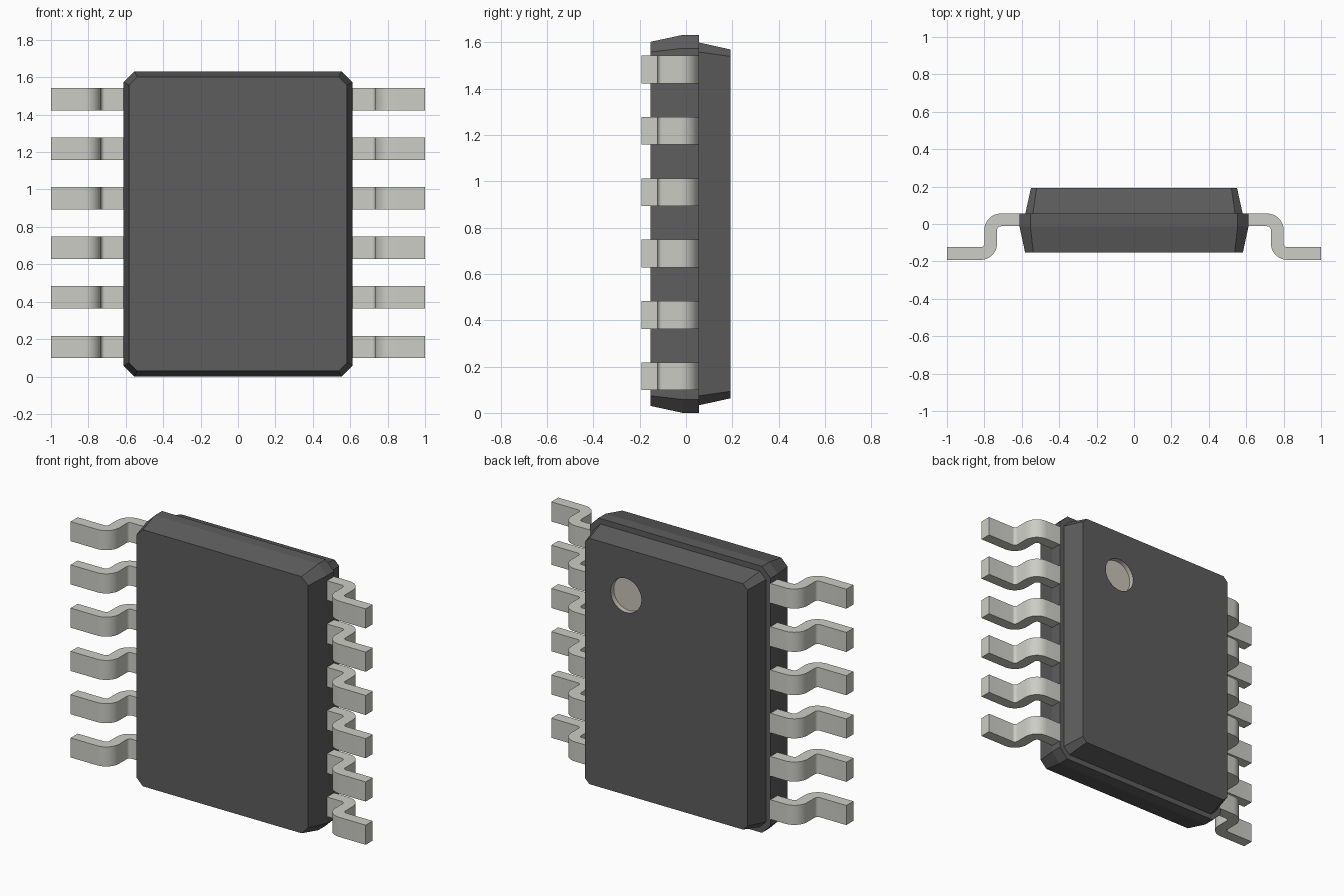
import bpy, bmesh, math

if "Cube" in bpy.data.objects:
    bpy.data.objects.remove(bpy.data.objects["Cube"])


def material(name, rgb):
    m = bpy.data.materials.new(name)
    m.diffuse_color = (*rgb, 1)
    m.use_nodes = True
    m.node_tree.nodes["Principled BSDF"].inputs["Base Color"].default_value = m.diffuse_color
    return m


def add_object(name, bm, mat):
    bmesh.ops.recalc_face_normals(bm, faces=bm.faces)
    me = bpy.data.meshes.new(name)
    bm.to_mesh(me)
    bm.free()
    me.materials.append(mat)
    ob = bpy.data.objects.new(name, me)
    bpy.context.collection.objects.link(ob)
    return ob


dark = material("dark_plastic", (0.11, 0.11, 0.11))
metal = material("tinned_metal", (0.61, 0.61, 0.57))
dot = material("marker_dot", (0.58, 0.55, 0.48))

MID = 0.816  # half the body height


def octagon(bm, y, hx, hz, c):
    """Rectangle with cut corners, lying in a plane of constant y."""
    pts = [(hx, hz - c), (hx - c, hz), (c - hx, hz), (-hx, hz - c),
           (-hx, c - hz), (c - hx, -hz), (hx - c, -hz), (hx, c - hz)]
    return [bm.verts.new((x, y, z + MID)) for x, z in pts]


# Package body: lofted from front to back, with a step behind the leads
bm = bmesh.new()
sections = [(-0.153, 0.582, 0.786, 0.044), (-0.014, 0.612, 0.816, 0.058),
            (0.056, 0.612, 0.816, 0.058), (0.056, 0.581, 0.783, 0.041),
            (0.192, 0.551, 0.753, 0.03)]
rings = [octagon(bm, *s) for s in sections]
for a, b in zip(rings, rings[1:]):
    for i in range(8):
        j = (i + 1) % 8
        bm.faces.new((a[i], a[j], b[j], b[i]))
bm.faces.new(rings[0])
bm.faces.new(rings[-1])
body = add_object("package_body", bm, dark)

# Round recess marking the first pin on the back
bpy.ops.mesh.primitive_cylinder_add(vertices=48, radius=0.104, depth=0.1,
                                    location=(0.272, 0.212, 1.285),
                                    rotation=(math.pi / 2, 0, 0))
cutter = bpy.context.object
cutter.name = "pin_marker_cutter"
cutter.data.materials.append(dot)
cutter.hide_render = True
cutter.hide_set(True)
cut = body.modifiers.new("pin_marker", 'BOOLEAN')
cut.operation = 'DIFFERENCE'
cut.solver = 'EXACT'
cut.material_mode = 'TRANSFER'
cut.object = cutter


def arc(cx, cy, r, a0, a1, n=8):
    angles = [math.radians(a0 + (a1 - a0) * i / n) for i in range(n + 1)]
    return [(cx + r * math.cos(a), cy + r * math.sin(a)) for a in angles]


# Gull-wing leads: one bent strip, repeated upward and mirrored
profile = ([(0.608, 0.056)] + arc(0.712, -0.032, 0.088, 90, 0)
           + arc(0.82, -0.104, 0.02, 180, 270) + [(1.0, -0.124), (1.0, -0.192)]
           + arc(0.82, -0.104, 0.088, 270, 180)
           + arc(0.712, -0.032, 0.02, 0, 90) + [(0.608, -0.012)])
bm = bmesh.new()
face = bm.faces.new([bm.verts.new((x, y, 0.098)) for x, y in profile])
top = bmesh.ops.extrude_face_region(bm, geom=[face])["geom"]
bmesh.ops.translate(bm, vec=(0, 0, 0.12),
                    verts=[v for v in top if isinstance(v, bmesh.types.BMVert)])
if not any(f.normal.z < -0.9 or f.calc_center_median().z < 0.1 for f in bm.faces):
    bm.faces.new([v for v in bm.verts if v.co.z < 0.1])
leads = add_object("leads", bm, metal)
bpy.ops.object.select_all(action='DESELECT')
leads.select_set(True)
bpy.context.view_layer.objects.active = leads
bpy.ops.object.shade_smooth_by_angle(angle=math.radians(30))
rows = leads.modifiers.new("rows", 'ARRAY')
rows.count = 6
rows.use_relative_offset = False
rows.use_constant_offset = True
rows.constant_offset_displace = (0, 0, 0.265)
leads.modifiers.new("other_side", 'MIRROR').use_mirror_merge = False
